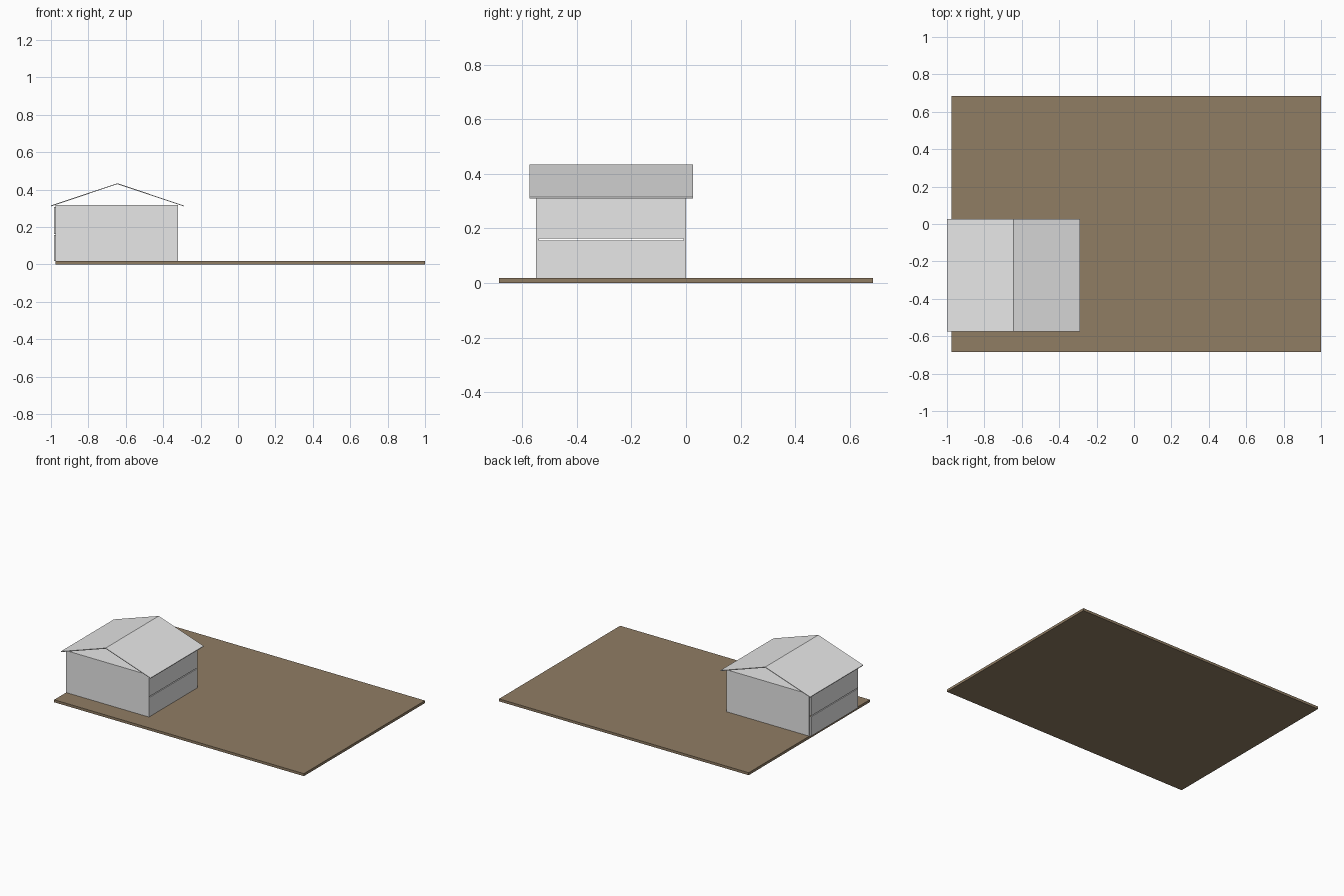
import bpy
import bmesh

if "Cube" in bpy.data.objects:
    bpy.data.objects.remove(bpy.data.objects["Cube"])


def material(name, rgb):
    m = bpy.data.materials.new(name)
    m.diffuse_color = (*rgb, 1.0)
    m.use_nodes = True
    m.node_tree.nodes["Principled BSDF"].inputs["Base Color"].default_value = m.diffuse_color
    return m


GREY = material("pale_grey", (0.8, 0.8, 0.8))
BROWN = material("earth_brown", (0.28, 0.205, 0.127))


def finish(name, bm, mat):
    bmesh.ops.recalc_face_normals(bm, faces=bm.faces[:])
    mesh = bpy.data.meshes.new(name)
    bm.to_mesh(mesh)
    bm.free()
    mesh.materials.append(mat)
    obj = bpy.data.objects.new(name, mesh)
    bpy.context.collection.objects.link(obj)
    return obj


def box(name, x, y, z, mat):
    """Box spanning the given (min, max) ranges."""
    bm = bmesh.new()
    bmesh.ops.create_cube(bm, size=1.0)
    for v in bm.verts:
        v.co = [(r[0] + r[1]) / 2 + c * (r[1] - r[0])
                for c, r in zip(v.co, (x, y, z))]
    return finish(name, bm, mat)


def extrude_profile(name, points, y, mat):
    """Profile in the xz plane, extruded between two y values."""
    bm = bmesh.new()
    face = bm.faces.new([bm.verts.new((px, y[0], pz)) for px, pz in points])
    new = bmesh.ops.extrude_face_region(bm, geom=[face])["geom"]
    verts = [g for g in new if isinstance(g, bmesh.types.BMVert)]
    bmesh.ops.translate(bm, verts=verts, vec=(0, y[1] - y[0], 0))
    return finish(name, bm, mat)


# Ground slab
G = 0.018
box("ground_slab", (-0.975, 1.0), (-0.684, 0.684), (0.0, G), BROWN)

# End walls and flat ceiling
X0, X1, Y0, Y1, TOP = -0.975, -0.32, -0.549, 0.0, 0.318
T = 0.01
box("front_wall", (X0, X1), (Y0, Y0 + T), (G, TOP), GREY)
box("back_wall", (X0, X1), (Y1 - T, Y1), (G, TOP), GREY)
box("ceiling", (X0, X1), (Y0 + T, Y1 - T), (TOP - T, TOP), GREY)

# Two stacked panels on each long side
for side, px in (("left", X0 - T), ("right", X1 - T)):
    for level, z in (("lower", (G, 0.156)), ("upper", (0.162, 0.308))):
        box(f"{side}_{level}_panel", (px, px + T),
            (Y0 + T, Y1 - T), z, GREY)

# Thin gabled roof, open at both ends
RX, HALF, EAVE, RIDGE, RT = -0.645, 0.355, 0.315, 0.434, 0.005
extrude_profile("gable_roof", [
    (RX - HALF, EAVE), (RX, RIDGE), (RX + HALF, EAVE),
    (RX + HALF, EAVE - RT), (RX, RIDGE - RT), (RX - HALF, EAVE - RT)],
    (-0.574, 0.026), GREY)
